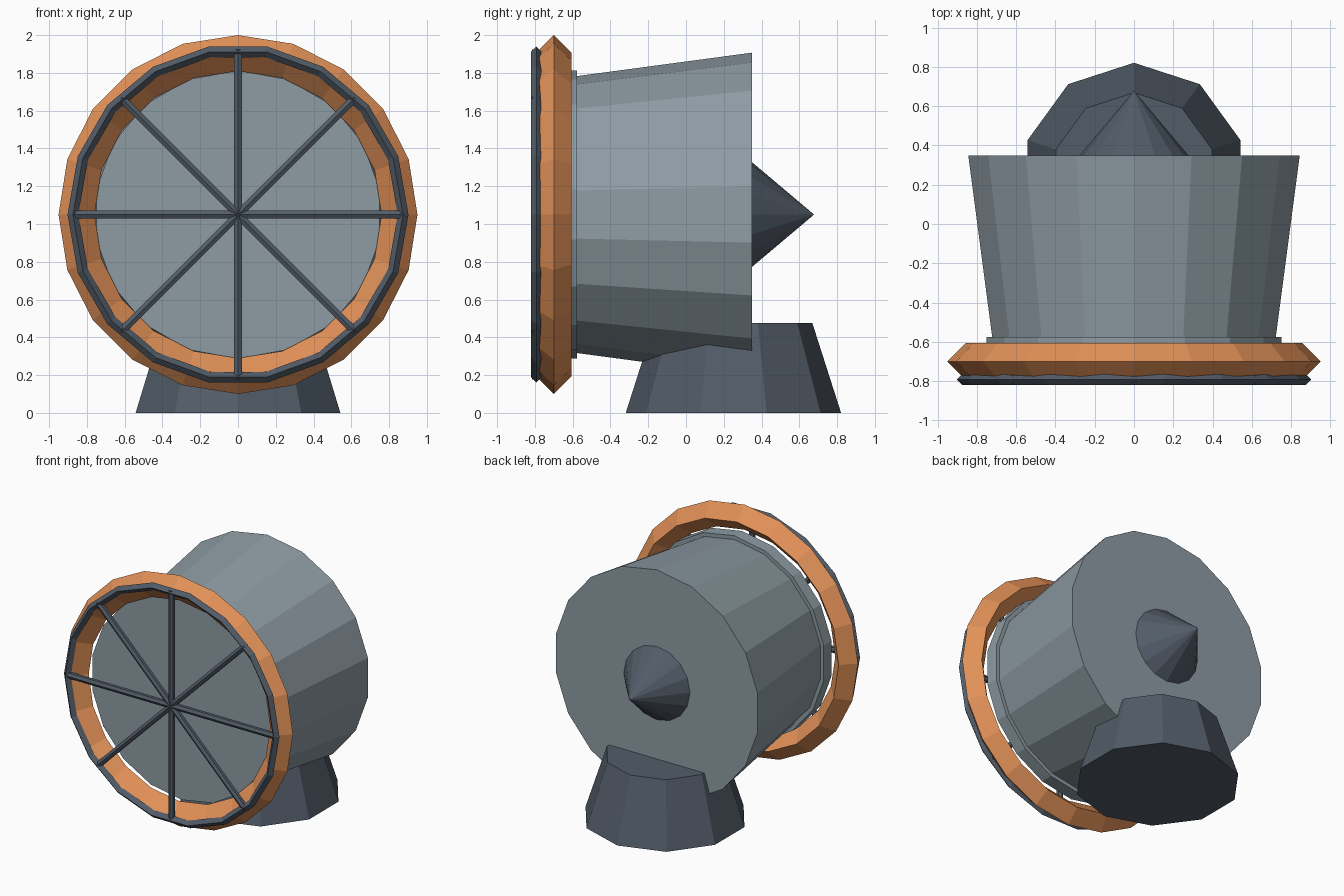
import bpy, bmesh, math
from mathutils import Matrix

if "Cube" in bpy.data.objects:
    bpy.data.objects.remove(bpy.data.objects["Cube"])


def material(name, rgb):
    m = bpy.data.materials.new(name)
    m.diffuse_color = (*rgb, 1)
    m.use_nodes = True
    m.node_tree.nodes["Principled BSDF"].inputs["Base Color"].default_value = m.diffuse_color
    return m


GREY = material("steel grey", (0.27, 0.333, 0.372))
ORANGE = material("orange", (0.76, 0.285, 0.097))
DARK = material("dark slate", (0.084, 0.107, 0.138))

AXIS_Z = 1.05  # height of the drum axis
ALONG_Y = Matrix.Translation((0, 0, AXIS_Z)) @ Matrix.Rotation(-math.pi / 2, 4, 'X')


def lathe(name, profile, sides, mat, matrix, start=90, closed=False):
    """Spin (radius, height) points into a flat-faced solid; closed makes a ring."""
    bm = bmesh.new()
    loops = []
    for r, h in profile:
        if r == 0:
            loops.append([bm.verts.new((0, 0, h))] * sides)
            continue
        angles = [math.radians(start) + math.tau * i / sides for i in range(sides)]
        loops.append([bm.verts.new((r * math.cos(a), r * math.sin(a), h)) for a in angles])
    pairs = list(zip(loops, loops[1:]))
    if closed:
        pairs.append((loops[-1], loops[0]))
    for lo, hi in pairs:
        for i in range(sides):
            j = (i + 1) % sides
            quad = [lo[i], lo[j], hi[j], hi[i]]
            bm.faces.new(list(dict.fromkeys(quad)))
    if not closed:
        for loop, (r, _) in zip((loops[0], loops[-1]), (profile[0], profile[-1])):
            if r:
                bm.faces.new(loop)
    bmesh.ops.recalc_face_normals(bm, faces=bm.faces)
    mesh = bpy.data.meshes.new(name)
    bm.to_mesh(mesh)
    bm.free()
    mesh.materials.append(mat)
    obj = bpy.data.objects.new(name, mesh)
    obj.matrix_world = matrix
    bpy.context.collection.objects.link(obj)
    return obj


def diamond(major, minor, y):
    """Four-sided ring cross-section."""
    return [(major + minor, y), (major, y + minor), (major - minor, y), (major, y - minor)]


# Pedestal
lathe("pedestal", [(0.57, 0), (0.418, 0.475)], 10, DARK, Matrix.Translation((0, 0.251, 0)))

# Tapered drum, front flange and tail cone
lathe("drum", [(0.73, -0.6), (0.857, 0.349)], 18, GREY, ALONG_Y)
lathe("front_flange", [(0.762, -0.67), (0.762, -0.576)], 18, GREY, ALONG_Y)
lathe("tail_cone", [(0.285, 0.34), (0, 0.678)], 16, DARK, ALONG_Y)

# Front rings
lathe("orange_rim", diamond(0.855, 0.095, -0.7), 20, ORANGE, ALONG_Y, closed=True)
lathe("guard_ring", diamond(0.874, 0.0285, -0.7925), 18, DARK, ALONG_Y, start=0, closed=True)

# Guard bars crossing the opening
for k in range(4):
    turn = (Matrix.Translation((0, -0.7925, AXIS_Z))
            @ Matrix.Rotation(k * math.pi / 4, 4, 'Y'))
    lathe(f"guard_bar_{k + 1}", [(0.0238, -0.874), (0.0238, 0.874)], 6, DARK, turn)
